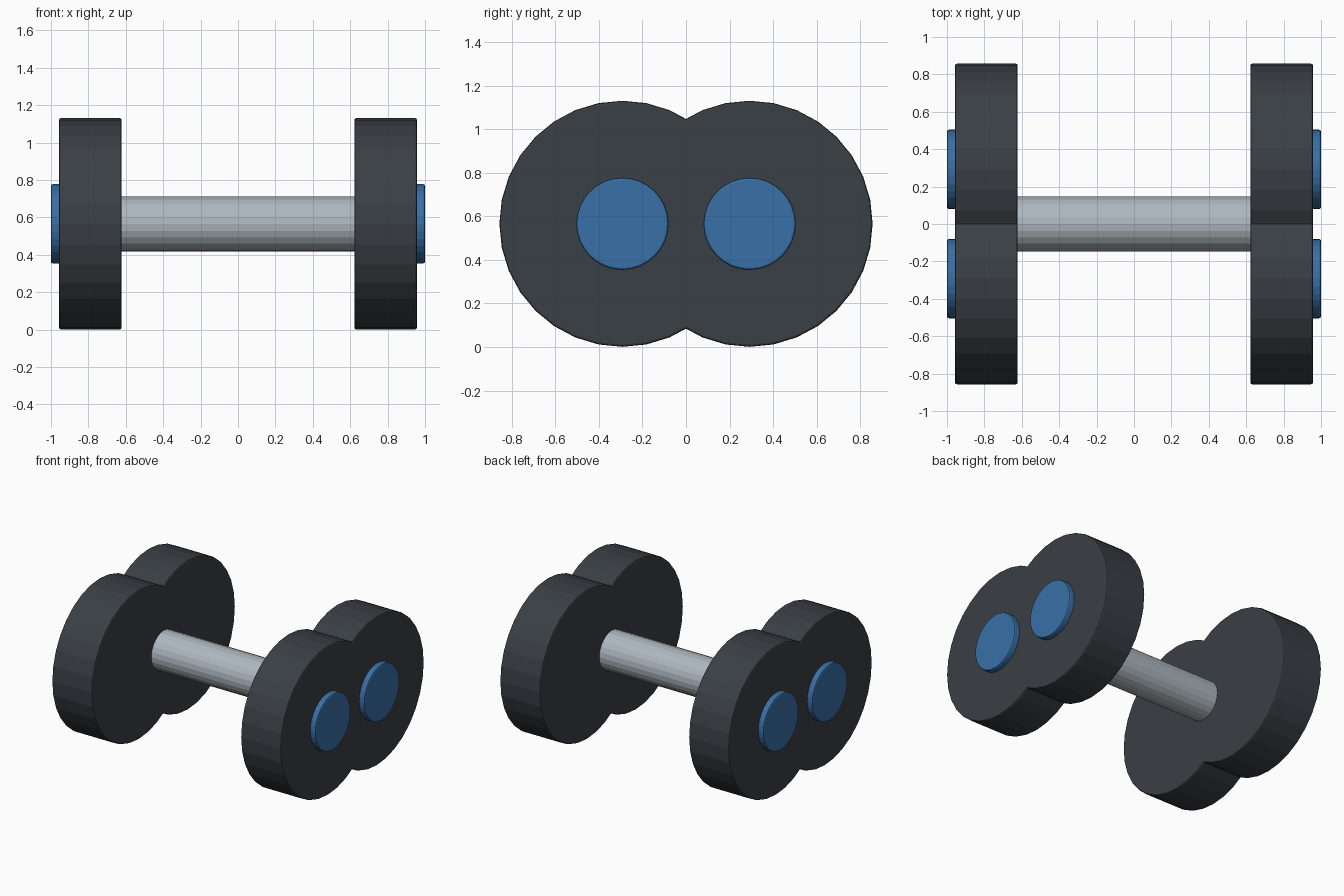
import bpy
from math import pi

if "Cube" in bpy.data.objects:
    bpy.data.objects.remove(bpy.data.objects["Cube"])

AXLE_Z = 0.566


def material(name, rgb):
    m = bpy.data.materials.new(name)
    m.diffuse_color = (*rgb, 1)
    m.use_nodes = True
    m.node_tree.nodes["Principled BSDF"].inputs["Base Color"].default_value = m.diffuse_color
    return m


def disc(name, x0, x1, y, radius, sides, mat, bevel=0.0):
    """Cylinder lying along x from x0 to x1."""
    bpy.ops.mesh.primitive_cylinder_add(
        vertices=sides, radius=radius, depth=abs(x1 - x0),
        location=((x0 + x1) / 2, y, AXLE_Z), rotation=(0, pi / 2, 0))
    ob = bpy.context.object
    ob.name = name
    ob.data.materials.append(mat)
    if bevel:
        mod = ob.modifiers.new("rim_bevel", 'BEVEL')
        mod.width = bevel
        mod.segments = 2
        mod.limit_method = 'ANGLE'
        mod.angle_limit = pi / 4
    return ob


rubber = material("dark_rubber", (0.042, 0.050, 0.060))
steel = material("steel", (0.42, 0.48, 0.52))
blue = material("blue_paint", (0.040, 0.160, 0.380))

# Axle joining both wheel pairs
disc("axle", -0.66, 0.66, 0, 0.147, 24, steel)

# Overlapping wheel pairs with raised hubs on the outer faces
for sx, side in ((-1, "left"), (1, "right")):
    for sy, end in ((-1, "front"), (1, "back")):
        y = sy * 0.292
        disc(f"wheel_{side}_{end}", sx * 0.622, sx * 0.957, y, 0.565, 32, rubber, 0.01)
        disc(f"hub_{side}_{end}", sx * 0.92, sx * 1.0, y, 0.212, 32, blue, 0.01)
